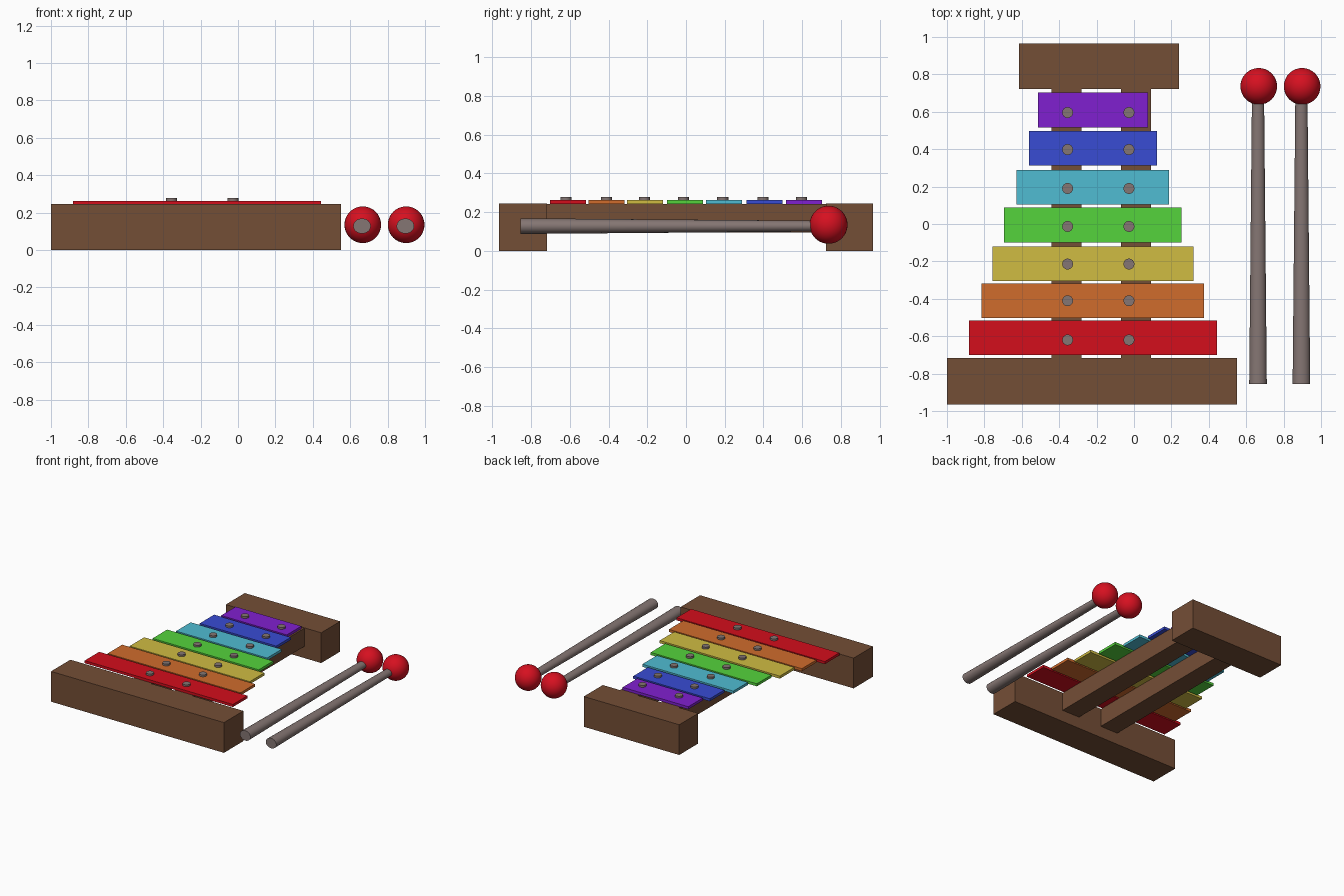
import bpy
import bmesh
from math import radians
from mathutils import Matrix

if "Cube" in bpy.data.objects:
    bpy.data.objects.remove(bpy.data.objects["Cube"])


def material(name, hex_code):
    def linear(c):
        return c / 12.92 if c <= 0.04045 else ((c + 0.055) / 1.055) ** 2.4
    mat = bpy.data.materials.new(name)
    rgb = [linear(int(hex_code[i:i + 2], 16) / 255) for i in (0, 2, 4)]
    mat.diffuse_color = (*rgb, 1)
    mat.use_nodes = True
    mat.node_tree.nodes["Principled BSDF"].inputs["Base Color"].default_value = mat.diffuse_color
    return mat


def finish(name, bm, mat, smooth=False):
    mesh = bpy.data.meshes.new(name)
    bm.to_mesh(mesh)
    bm.free()
    mesh.materials.append(mat)
    obj = bpy.data.objects.new(name, mesh)
    bpy.context.collection.objects.link(obj)
    if smooth:
        bpy.ops.object.select_all(action='DESELECT')
        obj.select_set(True)
        bpy.context.view_layer.objects.active = obj
        bpy.ops.object.shade_smooth_by_angle(angle=radians(40))
    return obj


def box(name, x, y, z, mat):
    bm = bmesh.new()
    mid = [(a + b) / 2 for a, b in (x, y, z)]
    size = [b - a for a, b in (x, y, z)]
    bmesh.ops.create_cube(bm, size=1, matrix=Matrix.Translation(mid) @ Matrix.Diagonal((*size, 1)))
    return finish(name, bm, mat)


wood = material("wood", "744E36")
metal = material("stud_grey", "857673")
handle_mat = material("handle_grey", "857673")
ball_mat = material("ball_red", "D61020")

# Frame: end blocks and the two rails joining them
box("front_block", (-1.0, 0.55), (-0.965, -0.717), (0, 0.245), wood)
box("back_block", (-0.615, 0.24), (0.722, 0.965), (0, 0.245), wood)
for side, x in (("left", (-0.44, -0.28)), ("right", (-0.07, 0.09))):
    box(side + "_rail", x, (-0.722, 0.727), (0.095, 0.242), wood)

# Tone bars: colour, left, right, centre y, stud y
bars = [
    ("red", "D40E1C", -0.883, 0.445, -0.608, -0.62),
    ("orange", "D06C2C", -0.816, 0.375, -0.410, -0.41),
    ("yellow", "D0BC42", -0.757, 0.319, -0.212, -0.214),
    ("green", "55D43C", -0.696, 0.255, -0.006, -0.013),
    ("cyan", "50BCD2", -0.627, 0.188, 0.197, 0.19),
    ("blue", "384CD4", -0.562, 0.124, 0.405, 0.398),
    ("purple", "8020D0", -0.512, 0.076, 0.609, 0.596),
]
for name, colour, x0, x1, y, stud_y in bars:
    box(name + "_bar", (x0, x1), (y - 0.093, y + 0.093), (0.242, 0.263),
        material(name, colour))
    # Studs holding the bar to the rails
    for side, x in (("left", -0.355), ("right", -0.027)):
        bm = bmesh.new()
        bmesh.ops.create_cone(bm, cap_ends=True, segments=24, radius1=0.029, radius2=0.029,
                              depth=0.033, matrix=Matrix.Translation((x, stud_y, 0.2615)))
        finish(f"{name}_{side}_stud", bm, metal, True)

# Mallets: tapered, slightly flattened handle with a ball head
for side, x in (("left", 0.667), ("right", 0.899)):
    bm = bmesh.new()
    bmesh.ops.create_cone(bm, cap_ends=True, segments=32, radius1=0.047, radius2=0.032,
                          depth=1.58)
    bmesh.ops.transform(bm, verts=bm.verts, matrix=Matrix.Translation((x - 0.004, -0.065, 0.128))
                        @ Matrix.Diagonal((1, 1, 0.86, 1)) @ Matrix.Rotation(radians(-90), 4, 'X'))
    finish(side + "_mallet_handle", bm, handle_mat, True)
    bm = bmesh.new()
    bmesh.ops.create_uvsphere(bm, u_segments=32, v_segments=20, radius=0.098,
                              matrix=Matrix.Translation((x, 0.736, 0.135)))
    finish(side + "_mallet_ball", bm, ball_mat, True)
